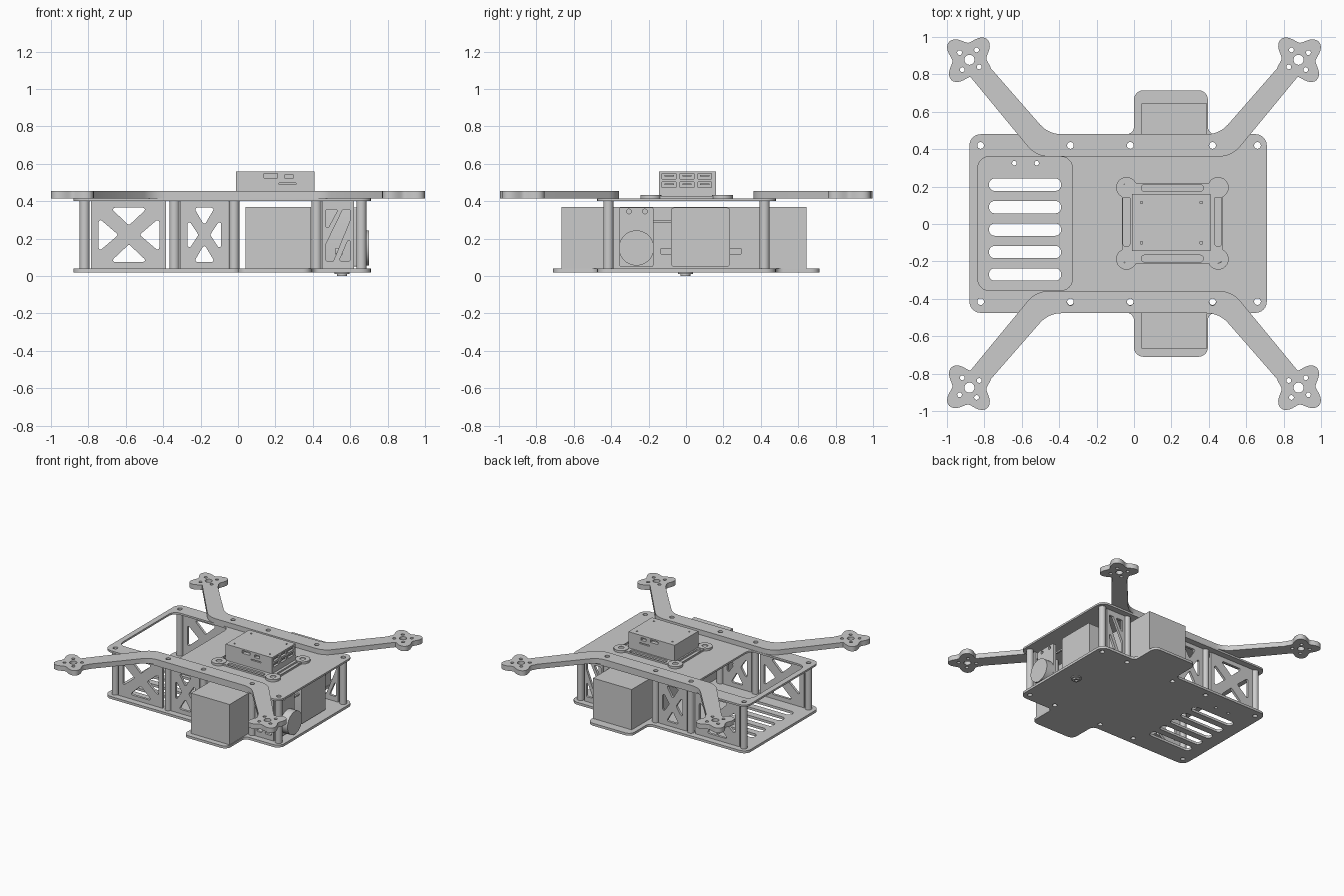
import bpy, bmesh
from math import sin, cos, tan, radians, pi
from mathutils import Vector, Matrix

if "Cube" in bpy.data.objects:
    bpy.data.objects.remove(bpy.data.objects["Cube"])


def link(name, mesh):
    ob = bpy.data.objects.new(name, mesh)
    bpy.context.collection.objects.link(ob)
    return ob


def rounded(pts, n=6):
    """Polygon of (x, y, fillet radius) turned into points with arcs at corners."""
    out = []
    for i, (x, y, r) in enumerate(pts):
        p = Vector((x, y))
        if r <= 0:
            out.append((x, y))
            continue
        a = (Vector(pts[i - 1][:2]) - p).normalized()
        b = (Vector(pts[(i + 1) % len(pts)][:2]) - p).normalized()
        half = a.angle(b) / 2
        centre = p + (a + b).normalized() * (r / sin(half))
        d = r / tan(half)
        s, e = p + a * d - centre, p + b * d - centre
        turn = s.angle_signed(e)
        for k in range(n + 1):
            v = s.copy()
            v.rotate(Matrix.Rotation(-turn * k / n, 2))
            out.append(tuple(centre + v))
    return out


def circle(x, y, r, n=24):
    return [(x + r * cos(2 * pi * k / n), y + r * sin(2 * pi * k / n)) for k in range(n)]


def rect(x0, x1, y0, y1, r=0.0):
    return rounded([(x0, y0, r), (x1, y0, r), (x1, y1, r), (x0, y1, r)])


def plate(name, loops, lo, hi, matrix=Matrix()):
    """Extrude an outline (first loop) with holes (other loops) from lo to hi."""
    cu = bpy.data.curves.new(name, 'CURVE')
    cu.dimensions, cu.fill_mode, cu.extrude = '2D', 'BOTH', (hi - lo) / 2
    for loop in loops:
        sp = cu.splines.new('POLY')
        sp.points.add(len(loop) - 1)
        for q, (x, y) in zip(sp.points, loop):
            q.co = (x, y, 0, 1)
        sp.use_cyclic_u = True
    tmp = link(name + "_tmp", cu)
    dg = bpy.context.evaluated_depsgraph_get()
    me = bpy.data.meshes.new_from_object(tmp.evaluated_get(dg))
    bpy.data.objects.remove(tmp)
    bpy.data.curves.remove(cu)
    bm = bmesh.new()
    bm.from_mesh(me)
    bmesh.ops.transform(bm, matrix=matrix @ Matrix.Translation((0, 0, (lo + hi) / 2)), verts=bm.verts)
    bmesh.ops.remove_doubles(bm, verts=bm.verts, dist=1e-5)
    bmesh.ops.recalc_face_normals(bm, faces=bm.faces)
    bm.to_mesh(me)
    bm.free()
    ob = link(name, me)
    bpy.ops.object.select_all(action='DESELECT')
    ob.select_set(True)
    bpy.context.view_layer.objects.active = ob
    bpy.ops.object.shade_smooth_by_angle(angle=radians(35))
    return ob


def boxes(name, items):
    """One mesh holding boxes given as (x0, x1, y0, y1, z0, z1)."""
    bm = bmesh.new()
    for x0, x1, y0, y1, z0, z1 in items:
        m = Matrix.Translation(((x0 + x1) / 2, (y0 + y1) / 2, (z0 + z1) / 2))
        bmesh.ops.create_cube(bm, size=1, matrix=m @ Matrix.Diagonal((x1 - x0, y1 - y0, z1 - z0, 1)))
    me = bpy.data.meshes.new(name)
    bm.to_mesh(me)
    bm.free()
    return link(name, me)


XZ = Matrix.Rotation(pi / 2, 4, 'X')                      # drawing (x, z), depth along -y
YZ = Matrix(((0, 0, 1, 0), (1, 0, 0, 0), (0, 1, 0, 0), (0, 0, 0, 1)))  # drawing (y, z), depth along x

POSTS = [(x, y) for x in (-0.82, -0.34, -0.02, 0.42, 0.66) for y in (-0.415, 0.42)]
post_holes = [circle(x, y, 0.018) for x, y in POSTS]

# bottom plate with side tabs and vent slots
side = [(0.71, 0.48, .06), (0.395, 0.48, .04), (0.395, 0.715, .05),
        (0, 0.715, .05), (0, 0.48, .04), (-0.88, 0.48, .06)]
outline = rounded(side + [(x, -y + 0.005, r) for x, y, r in reversed(side)])
vents = [rect(-0.775, -0.39, y - 0.033, y + 0.033, 0.03) for y in (0.21, 0.09, -0.03, -0.15, -0.27)]
small = [circle(x, 0.325, 0.012, 12) for x in (-0.64, -0.52)]
plate("bottom_plate", [outline] + vents + small + post_holes, 0.02, 0.04)

# top plate with large rear opening
plate("top_plate", [rect(-0.88, 0.71, -0.475, 0.48, .06), rect(-0.835, -0.33, -0.355, 0.36, .06)]
      + post_holes, 0.40, 0.415)

# hollow standoffs
for x, y in POSTS:
    plate("standoff", [circle(x, y, 0.027), circle(x, y, 0.018)], 0.04, 0.40)

# arm pairs with lobed motor mounts
mount = []
for k in range(60):
    a = radians(-22 + 295 * k / 59)
    r = 0.118 + 0.027 * cos(4 * (a - radians(49)))
    mount.append((-0.88 + r * cos(a), 0.878 + r * sin(a), 0))
half = [(-0.457, 0.48, .15)] + mount + [(-0.523, 0.36, .15)]
arm_outline = rounded(half + [(-x, y, r) for x, y, r in reversed(half)])
arm_holes = [circle(x, 0.42, 0.018) for x in (-0.34, -0.02, 0.42)]
for s in (-1, 1):
    arm_holes.append(circle(s * 0.88, 0.878, 0.027))
    for k in range(4):
        a = radians(54 + 90 * k)
        arm_holes.append(circle(s * (0.88 - 0.065 * cos(a)), 0.878 + 0.065 * sin(a), 0.013, 12))
for name, s in (("back_arms", 1), ("front_arms", -1)):
    loops = [[(x, y if s > 0 else 0.003 - y) for x, y in l] for l in [arm_outline] + arm_holes]
    plate(name, loops, 0.415, 0.455)


# braced side panels
def cross_holes(cx, cz, w, h):
    tris = []
    for s in (-1, 1):
        tris.append([(-.62 * w, s * h), (.62 * w, s * h), (0, .35 * s * h)])
        tris.append([(s * w, -.62 * h), (s * w, .62 * h), (.35 * s * w, 0)])
    return [rounded([(cx + x, cz + z, .01) for x, z in t], 4) for t in tris]


slashes = [[(.47, .355), (.535, .355), (.47, .235)], [(.56, .355), (.60, .355), (.60, .30), (.51, .08), (.47, .08), (.47, .17)],
           [(.60, .22), (.60, .08), (.54, .08)]]
slash_holes = [rounded([(x, z, .008) for x, z in t], 4) for t in slashes]
for y in (-0.415, 0.42):
    for name, x0, x1, holes in (("rear_side_panel", -0.785, -0.385, cross_holes(-.583, .22, .162, .145)),
                                ("middle_side_panel", -0.31, -0.05, cross_holes(-.18, .22, .09, .145)),
                                ("nose_side_panel", 0.45, 0.62, slash_holes)):
        plate(name, [rect(x0, x1, 0.04, 0.40)] + holes, -y - 0.01, -y + 0.01, XZ)

# cross battery
boxes("battery", [(0.04, 0.39, -0.665, 0.645, 0.04, 0.37)])

# nose camera block with ears
plate("nose_block", [rect(-0.08, 0.235, 0.05, 0.365, .015)], 0.45, 0.63, YZ)
plate("nose_block_ears", [rect(-0.14, 0.30, 0.115, 0.15, .012)], 0.52, 0.56, YZ)

# round sensor on its bracket
plate("sensor_bracket", [rect(-0.355, -0.175, 0.05, 0.367, .008),
                         circle(-0.305, 0.345, 0.013, 12), circle(-0.22, 0.345, 0.013, 12)], 0.61, 0.635, YZ)
plate("sensor_barrel", [circle(-0.265, 0.15, 0.094, 40)], 0.635, 0.70, YZ)
boxes("sensor_cable", [(0.60, 0.615, -0.175, -0.08, 0.285, 0.297)])

# underside fitting
plate("underside_fitting", [circle(0.557, -0.003, 0.027), circle(0.557, -0.003, 0.013)], 0.0, 0.02)
plate("underside_flange", [circle(0.557, -0.003, 0.04)], 0.012, 0.02)

# controller tray with corner pads
slots = [rect(0.04, 0.37, y - 0.018, y + 0.018, .015) for y in (-0.185, 0.192)]
slots += [rect(x - 0.018, x + 0.018, -0.12, 0.15, .015) for x in (-0.04, 0.45)]
plate("controller_tray", [rect(-0.065, 0.475, -0.21, 0.218, .03)] + slots, 0.415, 0.428)
for x in (-0.04, 0.45):
    for y in (-0.188, 0.195):
        plate("tray_pad", [circle(x, y, 0.056), circle(x, y, 0.022)], 0.415, 0.433)

# controller box with recessed ports
case = boxes("controller_case", [(-0.01, 0.41, -0.145, 0.16, 0.428, 0.56)])
ports, tongues = [], []
for y in (-0.09, 0.005, 0.1):
    for z in (0.49, 0.535):
        ports.append((0.37, 0.43, y - 0.037, y + 0.037, z - 0.016, z + 0.012))
        tongues.append((0.36, 0.405, y - 0.025, y + 0.025, z - 0.004, z + 0.004))
for y0, y1 in ((-0.16, -0.115), (0.13, 0.18)):
    ports += [(0.14, 0.21, y0, y1, 0.525, 0.548), (0.25, 0.295, y0, y1, 0.52, 0.542),
              (0.22, 0.31, y0, y1, 0.49, 0.498)]
ports += [(x - .006, x + .006, y - .006, y + .006, 0.54, 0.58) for x in (0.04, 0.36) for y in (-0.1, 0.115)]
cutter = boxes("port_cutter", ports)
cutter.hide_render = True
cut = case.modifiers.new("ports", 'BOOLEAN')
cut.operation, cut.solver, cut.object = 'DIFFERENCE', 'EXACT', cutter
bpy.context.view_layer.objects.active = case
bpy.ops.object.modifier_apply(modifier=cut.name)
bpy.data.objects.remove(cutter)
boxes("port_tongues", tongues)
